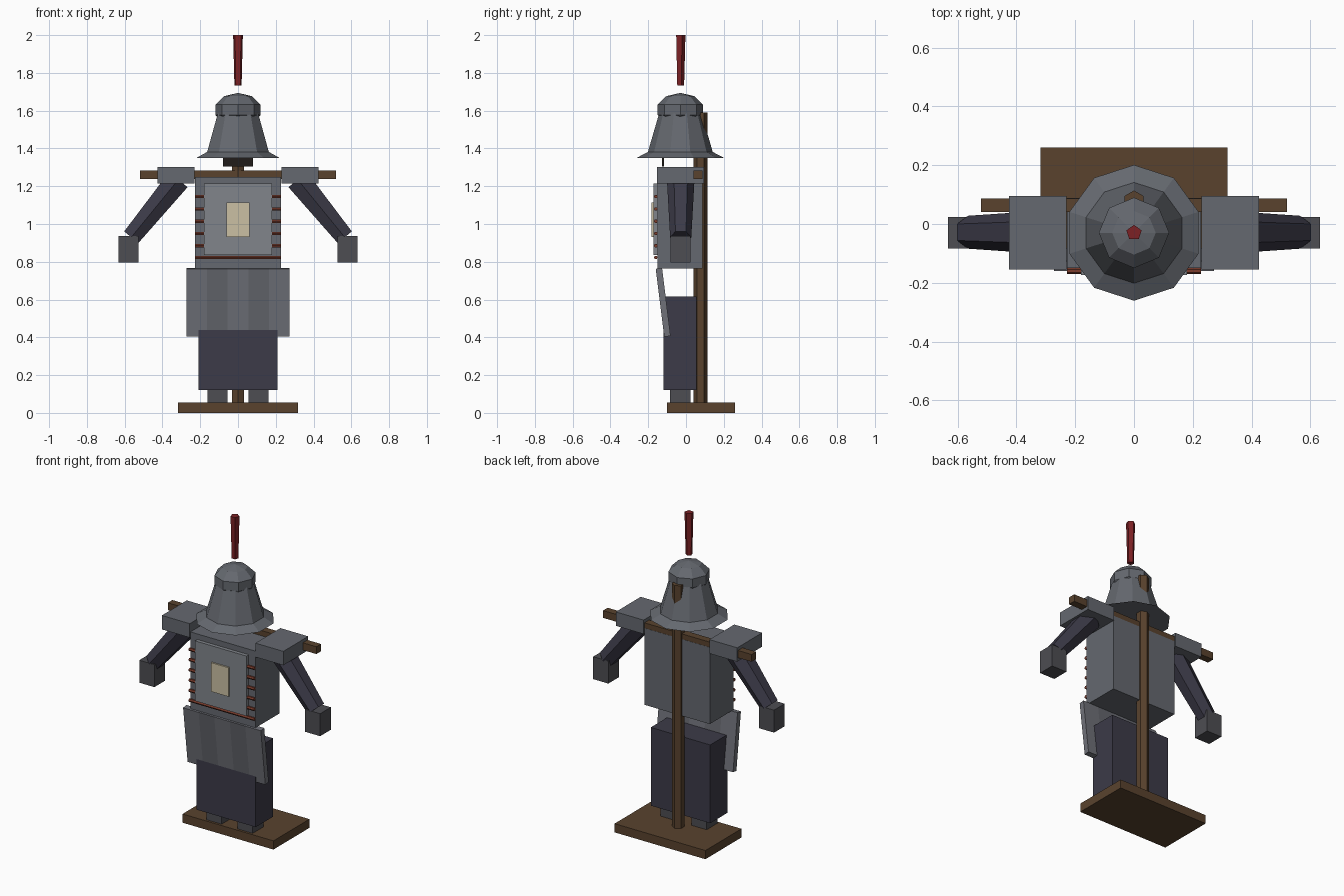
import bpy, math
from mathutils import Vector

if "Cube" in bpy.data.objects:
    bpy.data.objects.remove(bpy.data.objects["Cube"])


def mat(name, rgb):
    m = bpy.data.materials.new(name)
    m.diffuse_color = (*rgb, 1)
    m.use_nodes = True
    m.node_tree.nodes["Principled BSDF"].inputs["Base Color"].default_value = m.diffuse_color
    return m


WOOD = mat("wood", (0.10, 0.055, 0.027))
IRON = mat("iron", (0.13, 0.14, 0.16))
STEEL = mat("steel", (0.22, 0.235, 0.26))
PLATE_A = mat("plate_light", (0.16, 0.165, 0.19))
PLATE_B = mat("plate_dark", (0.13, 0.135, 0.155))
CLOTH = mat("dark_cloth", (0.045, 0.043, 0.065))
LEATHER = mat("dark_grey", (0.075, 0.075, 0.085))
BLACK = mat("black", (0.015, 0.012, 0.01))
LACE = mat("lacing_red", (0.20, 0.045, 0.025))
PLUME = mat("plume_red", (0.20, 0.015, 0.018))
PAPER = mat("paper", (0.60, 0.53, 0.37))


def finish(name, m):
    ob = bpy.context.object
    ob.name = name
    ob.data.materials.append(m)
    return ob


def box(name, x, y, z, m):
    """Box from (min, max) ranges."""
    bpy.ops.mesh.primitive_cube_add(size=1, location=[sum(r) / 2 for r in (x, y, z)])
    ob = finish(name, m)
    ob.scale = [r[1] - r[0] for r in (x, y, z)]
    return ob


def rod(name, a, b, r1, r2, sides, m):
    """Tapered prism from point a to point b."""
    a, b = Vector(a), Vector(b)
    bpy.ops.mesh.primitive_cone_add(vertices=sides, radius1=r1, radius2=r2,
                                    depth=(b - a).length, location=(a + b) / 2)
    ob = finish(name, m)
    ob.rotation_euler = (0, math.atan2((b - a).x, (b - a).z), 0)
    return ob


# Stand
box("base_board", (-0.318, 0.318), (-0.10, 0.26), (0, 0.055), WOOD)
rod("post", (0, 0.077, 0.05), (0, 0.077, 1.59), 0.037, 0.037, 6, WOOD)
box("crossbar", (-0.52, 0.52), (0.041, 0.087), (1.237, 1.283), WOOD)

# Torso, breastplate and paper tag
box("torso", (-0.228, 0.228), (-0.15, 0.088), (0.765, 1.25), IRON)
box("breastplate", (-0.18, 0.18), (-0.173, -0.145), (0.835, 1.215), STEEL)
box("paper_tag", (-0.062, 0.062), (-0.183, -0.17), (0.93, 1.113), PAPER)

# Lacing
rod("waist_cord", (-0.228, -0.16, 0.823), (0.228, -0.16, 0.823), 0.01, 0.01, 6, LACE)
for s in (-1, 1):
    for i in range(5):
        z = 1.145 - 0.065 * i
        rod("side_lace", (s * 0.172, -0.16, z), (s * 0.228, -0.16, z), 0.01, 0.01, 6, LACE)

# Tilted hip plates
tilt = math.atan2(0.045, 0.36)
for i in range(5):
    w = 0.544 / 5
    x = -0.272 + w * i
    p = box("hip_plate", (x, x + w), (-0.138, -0.104), (0.404, 0.766),
            PLATE_B if i % 2 else PLATE_A)
    p.rotation_euler = (tilt, 0, 0)

# Lower robe
box("robe", (-0.208, 0.208), (-0.12, 0.055), (0.12, 0.615), CLOTH)

# Mirrored limbs
for s in (-1, 1):
    def span(a, b):
        return sorted((s * a, s * b))
    box("foot", span(0.055, 0.162), (-0.085, 0.025), (0.055, 0.13), LEATHER)
    box("shoulder_guard", span(0.23, 0.425), (-0.154, 0.095), (1.215, 1.303), IRON)
    rod("arm", (s * 0.316, -0.028, 1.235), (s * 0.565, -0.028, 0.93), 0.073, 0.056, 6, CLOTH)
    box("hand", span(0.527, 0.633), (-0.083, 0.024), (0.795, 0.937), LEATHER)

# Face mask and helmet
HY = -0.03
box("face_mask", (-0.08, 0.08), (-0.127, -0.117), (1.305, 1.48), BLACK)
rod("helmet_brim", (0, HY, 1.35), (0, HY, 1.385), 0.231, 0.165, 10, IRON)
rod("helmet_bowl", (0, HY, 1.38), (0, HY, 1.60), 0.172, 0.108, 10, IRON)
bpy.ops.mesh.primitive_uv_sphere_add(segments=8, ring_count=5, radius=1, location=(0, HY, 1.604))
dome = finish("helmet_dome", IRON)
dome.scale = (0.126, 0.126, 0.09)

# Plume
rod("plume", (0, HY, 1.733), (0, HY, 2.0), 0.02, 0.027, 5, PLUME)
